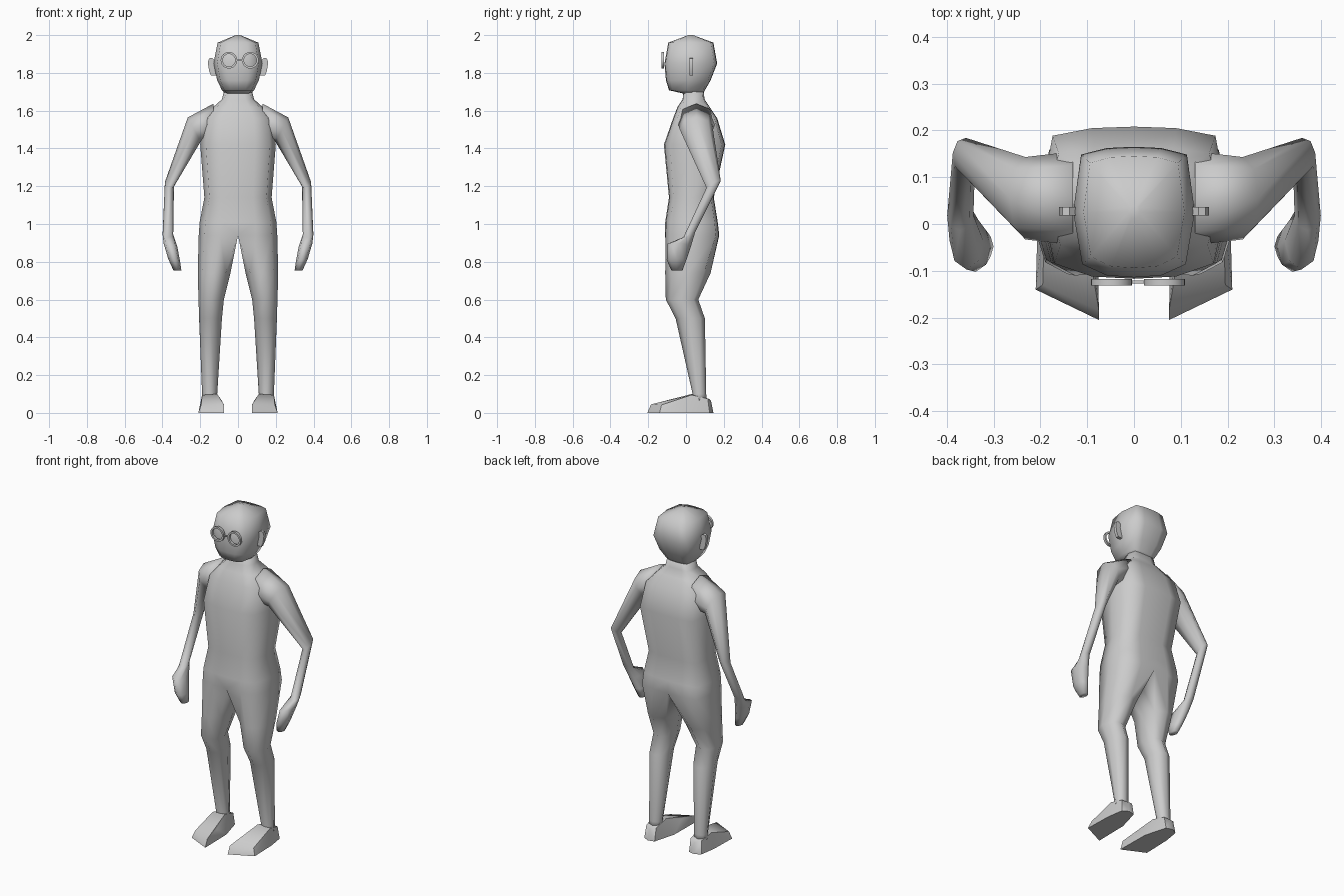
import bpy, bmesh, math
from mathutils import Vector

if "Cube" in bpy.data.objects:
    bpy.data.objects.remove(bpy.data.objects["Cube"])


def finish(name, bm, mirror=True, angle=None):
    """Turn a bmesh into a named, shaded and optionally mirrored object."""
    bm.normal_update()
    me = bpy.data.meshes.new(name)
    bm.to_mesh(me)
    bm.free()
    ob = bpy.data.objects.new(name, me)
    bpy.context.collection.objects.link(ob)
    if mirror:
        mod = ob.modifiers.new("Mirror", 'MIRROR')
        mod.use_clip = True
        mod.merge_threshold = 0.0005
    for p in me.polygons:
        p.use_smooth = True
    if angle:
        bpy.ops.object.select_all(action='DESELECT')
        ob.select_set(True)
        bpy.context.view_layer.objects.active = ob
        bpy.ops.object.shade_smooth_by_angle(angle=math.radians(angle))
    return ob


def loft(rings):
    """Skin a list of equal-sized point rings into a closed tube."""
    bm = bmesh.new()
    vs = [[bm.verts.new(p) for p in r] for r in rings]
    n = len(vs[0])
    for a, b in zip(vs, vs[1:]):
        for i in range(n):
            j = (i + 1) % n
            bm.faces.new((a[i], a[j], b[j], b[i]))
    bm.faces.new(vs[0][::-1])
    bm.faces.new(vs[-1])
    bmesh.ops.recalc_face_normals(bm, faces=bm.faces)
    return bm


# Half cross-sections: u runs inner to outer, v runs front to back
TRUNK = [(0, -1), (.45, -.97), (.85, -.8), (1, 0),
         (.87, .88), (.45, .98), (0, 1), (0, 0)]
LEG = [(.5 - .5 * math.cos(a), -math.sin(a)) for a in
       [math.radians(45 + 45 * i) for i in range(8)]]


def half_loft(name, rows):
    """Right half of a symmetric form; rows: shape, z, x in, x out, y front, y back."""
    rings = []
    for shape, z, x0, x1, yf, yb in rows:
        m, h = (yf + yb) / 2, (yb - yf) / 2
        rings.append([(x0 + u * (x1 - x0), m + v * h, z) for u, v in shape])
    bm = loft(rings)
    inner = [f for f in bm.faces if all(abs(v.co.x) < 1e-5 for v in f.verts)]
    bmesh.ops.delete(bm, geom=inner, context='FACES')
    return finish(name, bm)


# Legs, torso and neck in one skin
half_loft("body", [
    (LEG, .06, .11, .19, .03, .11),
    (LEG, .10, .11, .19, .035, .107),
    (LEG, .50, .085, .206, -.055, .10),
    (LEG, .60, .075, .209, -.107, .065),
    (LEG, .74, .04, .213, -.11, .13),
    (TRUNK, .94, 0, .208, -.112, .176),
    (TRUNK, 1.01, 0, .203, -.11, .168),
    (TRUNK, 1.14, 0, .178, -.09, .147),
    (TRUNK, 1.42, 0, .2, -.117, .208),
    (TRUNK, 1.56, 0, .185, -.068, .165),
    (TRUNK, 1.62, 0, .13, -.045, .125),
    (TRUNK, 1.66, 0, .085, -.018, .098),
    (TRUNK, 1.72, 0, .07, -.012, .092)])

# Head
half_loft("head", [
    (TRUNK, 1.69, 0, .066, -.012, .09),
    (TRUNK, 1.708, 0, .085, -.09, .10),
    (TRUNK, 1.76, 0, .11, -.106, .13),
    (TRUNK, 1.85, 0, .13, -.114, .165),
    (TRUNK, 1.96, 0, .108, -.094, .145),
    (TRUNK, 2.0, 0, .012, .012, .038)])

# Arms with hands: ring centre and two half-axes
rings = []
for c, a, b in [
        ((.13, .055, 1.54), (0, 0, .097), (0, .10, 0)),
        ((.232, .055, 1.5), (.034, 0, .064), (0, .088, 0)),
        ((.363, .146, 1.21), (.024, .006, .012), (-.004, .038, .018)),
        ((.371, .018, .945), (.028, 0, 0), (0, .032, .016)),
        ((.358, -.035, .89), (.036, 0, .008), (0, .062, -.006)),
        ((.338, -.05, .81), (.031, 0, .004), (0, .052, 0)),
        ((.321, -.048, .755), (.021, 0, 0), (0, .03, 0))]:
    c, a, b = Vector(c), Vector(a), Vector(b)
    rings.append([c + a * math.cos(t) + b * math.sin(t)
                  for t in [math.tau * i / 8 for i in range(8)]])
finish("arms", loft(rings))

# Feet
bm = bmesh.new()
for p in [(.075, -.205, 0), (.21, -.14, 0), (.205, .03, 0), (.19, .125, 0),
          (.155, .145, 0), (.115, .135, 0), (.078, 0, 0),
          (.075, -.185, .045), (.195, -.13, .042), (.085, -.08, .063),
          (.11, .03, .1), (.19, .03, .095), (.183, .115, .075),
          (.15, .132, .065), (.115, .12, .075)]:
    bm.verts.new(p)
bmesh.ops.convex_hull(bm, input=bm.verts)
bmesh.ops.recalc_face_normals(bm, faces=bm.faces)
finish("feet", bm, angle=50)

# Ears: thin tapered slabs
ear = [(.115, 1.785), (.142, 1.785), (.153, 1.81),
       (.16, 1.855), (.153, 1.876), (.138, 1.88), (.115, 1.86)]
finish("ears", loft([[(x, y, z) for x, z in ear] for y in (.018, .036)]), angle=40)

# Spectacle rims: flat rings, slightly off-centre as a pair
for name, cx in (("left_rim", -.048), ("right_rim", .065)):
    bm = bmesh.new()
    n, prof = 24, [(.044, -.131), (.044, -.117), (.033, -.117), (.033, -.131)]
    vs = [[bm.verts.new((cx + r * math.cos(t), y, 1.867 + r * math.sin(t)))
           for r, y in prof] for t in [math.tau * i / n for i in range(n)]]
    for i in range(n):
        for k in range(4):
            m, j = (k + 1) % 4, (i + 1) % n
            bm.faces.new((vs[i][k], vs[i][m], vs[j][m], vs[j][k]))
    bmesh.ops.recalc_face_normals(bm, faces=bm.faces)
    finish(name, bm, mirror=False, angle=40)

# Bridge between the rims
bm = loft([[(x, -.124 + dy, 1.867 + dz) for dy, dz in
            ((-.003, -.003), (.003, -.003), (.003, .003), (-.003, .003))]
           for x in (-.008, .025)])
finish("rim_bridge", bm, mirror=False, angle=40)
